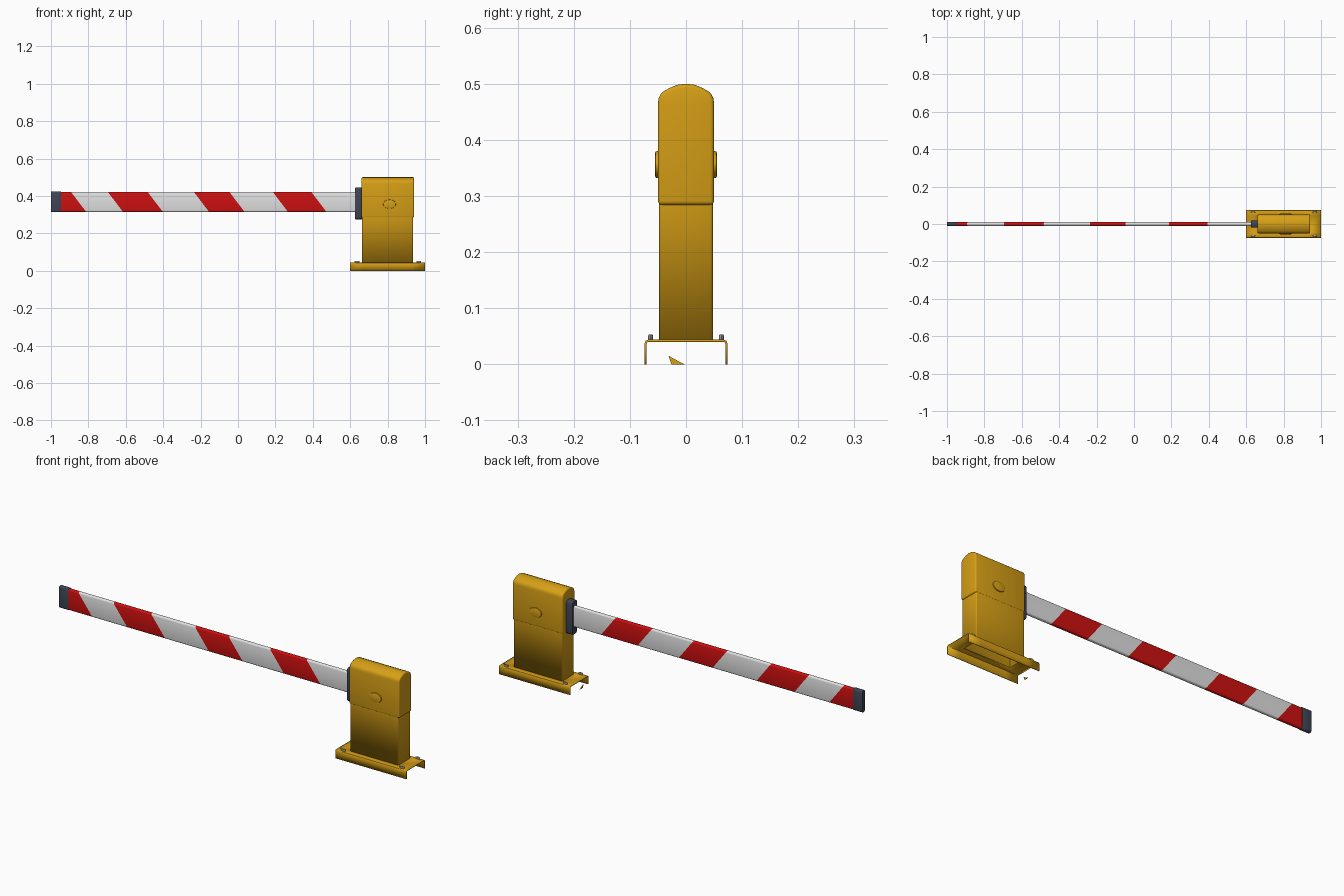
import bpy, bmesh
from math import radians, sin, cos, pi
from mathutils import Matrix, Vector

cube = bpy.data.objects.get("Cube")
if cube:
    bpy.data.objects.remove(cube)


def material(name, r, g, b):
    m = bpy.data.materials.new(name)
    m.use_nodes = True
    m.diffuse_color = (r, g, b, 1)
    bsdf = next(n for n in m.node_tree.nodes if n.type == "BSDF_PRINCIPLED")
    bsdf.inputs["Base Color"].default_value = (r, g, b, 1)
    bsdf.inputs["Roughness"].default_value = 0.5
    return m


yellow = material("golden yellow", 0.68, 0.35, 0.008)
red = material("stripe red", 0.62, 0.005, 0.005)
white = material("boom white", 0.75, 0.75, 0.75)
slate = material("dark slate", 0.05, 0.06, 0.09)
steel = material("bolt steel", 0.35, 0.35, 0.35)


def finish(name, bm, *mats):
    bmesh.ops.recalc_face_normals(bm, faces=bm.faces)
    me = bpy.data.meshes.new(name)
    bm.to_mesh(me)
    bm.free()
    for m in mats:
        me.materials.append(m)
    me.shade_smooth()
    me.set_sharp_from_angle(angle=radians(35))
    ob = bpy.data.objects.new(name, me)
    bpy.context.collection.objects.link(ob)
    return ob


def bevel(bm, edges, width, segments):
    bmesh.ops.bevel(bm, geom=list(edges), offset=width, segments=segments,
                    profile=0.5, affect="EDGES")


def box(x0, x1, y0, y1, z0, z1):
    bm = bmesh.new()
    bmesh.ops.create_cube(bm, size=1)
    bmesh.ops.scale(bm, vec=(x1 - x0, y1 - y0, z1 - z0), verts=bm.verts)
    bmesh.ops.translate(bm, vec=((x0 + x1) / 2, (y0 + y1) / 2, (z0 + z1) / 2), verts=bm.verts)
    return bm


def along(bm, axis):
    """Edges running parallel to one axis."""
    return [e for e in bm.edges
            if abs((e.verts[0].co - e.verts[1].co).normalized()[axis]) > 0.99]


def prism(profile, x0, x1):
    """Extrude a closed (y, z) outline along x."""
    bm = bmesh.new()
    face = bm.faces.new([bm.verts.new((x0, y, z)) for y, z in profile])
    ext = bmesh.ops.extrude_face_region(bm, geom=[face])["geom"]
    bmesh.ops.translate(bm, vec=(x1 - x0, 0, 0),
                        verts=[v for v in ext if isinstance(v, bmesh.types.BMVert)])
    return bm


def solidify(ob, thickness):
    mod = ob.modifiers.new("sheet", "SOLIDIFY")
    mod.thickness = thickness
    mod.offset = -1


# Base: bent sheet channel with an opening under the column
half = [(0.074, 0), (0.074, 0.037), (0.072, 0.042), (0.067, 0.044), (0.044, 0.044)]
path = [(-y, z) for y, z in half] + half[::-1]
bm = bmesh.new()
rows = [[bm.verts.new((x, y, z)) for y, z in path] for x in (0.6, 0.668, 0.931, 1.0)]
for i in range(len(rows) - 1):
    for j in range(len(path) - 1):
        if (i, j) != (1, len(half) - 1):
            bm.faces.new((rows[i][j], rows[i + 1][j], rows[i + 1][j + 1], rows[i][j + 1]))
base = finish("base_channel", bm, yellow)
if base.data.polygons[0].normal.y > 0:
    base.data.flip_normals()
solidify(base, 0.004)

# Loose corner tab under the open end
finish("base_tab", prism([(-0.031, 0.015), (-0.003, 0), (-0.026, 0)], 0.598, 0.601), yellow)

# Column: hollow rectangular post
bm = box(0.663, 0.936, -0.048, 0.048, 0.043, 0.31)
bevel(bm, along(bm, 2), 0.005, 3)
bm.normal_update()
bmesh.ops.delete(bm, geom=[f for f in bm.faces if f.normal.z < -0.9], context="FACES_ONLY")
solidify(finish("column", bm, yellow), 0.004)

# Head: housing with a shallow arched roof and rounded shoulders
roof = [(0.05, 0.284), (0.05, 0.466), (0.0485, 0.475), (0.045, 0.482),
        (0.039, 0.487), (0.03, 0.492), (0.016, 0.498)]
bm = prism(roof + [(0, 0.5)] + [(-y, z) for y, z in roof[::-1]], 0.66, 0.942)
rims = [e for e in bm.edges if e.calc_face_angle(0) > radians(60)]
bevel(bm, rims, 0.007, 3)
finish("head_housing", bm, yellow)

# Oval pivot covers on both sides of the head
for side, label in ((-1, "front"), (1, "back")):
    bm = bmesh.new()
    bmesh.ops.create_cone(bm, cap_ends=True, segments=32, radius1=0.024, radius2=0.024,
                          depth=0.012, matrix=Matrix.Rotation(pi / 2, 4, "X"))
    bevel(bm, [e for e in bm.edges if e.calc_face_angle(0) > 1], 0.003, 2)
    bmesh.ops.scale(bm, vec=(1.42, 1, 1), verts=bm.verts)
    bmesh.ops.translate(bm, vec=(0.81, side * 0.049, 0.356), verts=bm.verts)
    finish(label + "_pivot_cover", bm, yellow)

# Anchor bolts at the base corners
for i, x in enumerate((0.636, 0.967)):
    for j, y in enumerate((-0.063, 0.063)):
        bm = bmesh.new()
        bmesh.ops.create_cone(bm, cap_ends=True, segments=16, radius1=0.0045,
                              radius2=0.0045, depth=0.012)
        bevel(bm, [e for e in bm.edges if e.calc_face_angle(0) > 1], 0.002, 2)
        bmesh.ops.scale(bm, vec=(2.8, 1, 1), verts=bm.verts)
        bmesh.ops.translate(bm, vec=(x, y, 0.047), verts=bm.verts)
        finish(f"anchor_bolt_{i * 2 + j + 1}", bm, steel)

# Collar where the boom enters the head
bm = box(0.625, 0.668, -0.02, 0.02, 0.275, 0.445)
bevel(bm, along(bm, 0), 0.012, 3)
bevel(bm, [e for e in bm.edges if e.calc_face_angle(0) > 1], 0.005, 2)
finish("boom_collar", bm, slate)

# Boom: flat rounded bar cut along the slanted stripe edges
MID, SLANT = 0.3675, 0.76
stripes = [(-2, -0.852), (-0.655, -0.442), (-0.195, -0.005), (0.227, 0.433)]
bm = box(-0.96, 0.64, -0.01, 0.01, 0.314, 0.421)
bevel(bm, along(bm, 0), 0.008, 3)
for pair in stripes:
    for u in pair:
        bmesh.ops.bisect_plane(bm, geom=bm.verts[:] + bm.edges[:] + bm.faces[:],
                               plane_co=(u, 0, MID), plane_no=(1, 0, SLANT))
for f in bm.faces:
    c = f.calc_center_median()
    u = c.x + SLANT * (c.z - MID)
    f.material_index = int(any(a < u < b for a, b in stripes))
finish("boom", bm, white, red)

# End cap of the boom
bm = box(-1.0, -0.947, -0.011, 0.011, 0.313, 0.424)
bevel(bm, along(bm, 0), 0.008, 3)
bevel(bm, [e for e in bm.edges if e.calc_face_angle(0) > 1], 0.002, 2)
finish("boom_end_cap", bm, slate)
